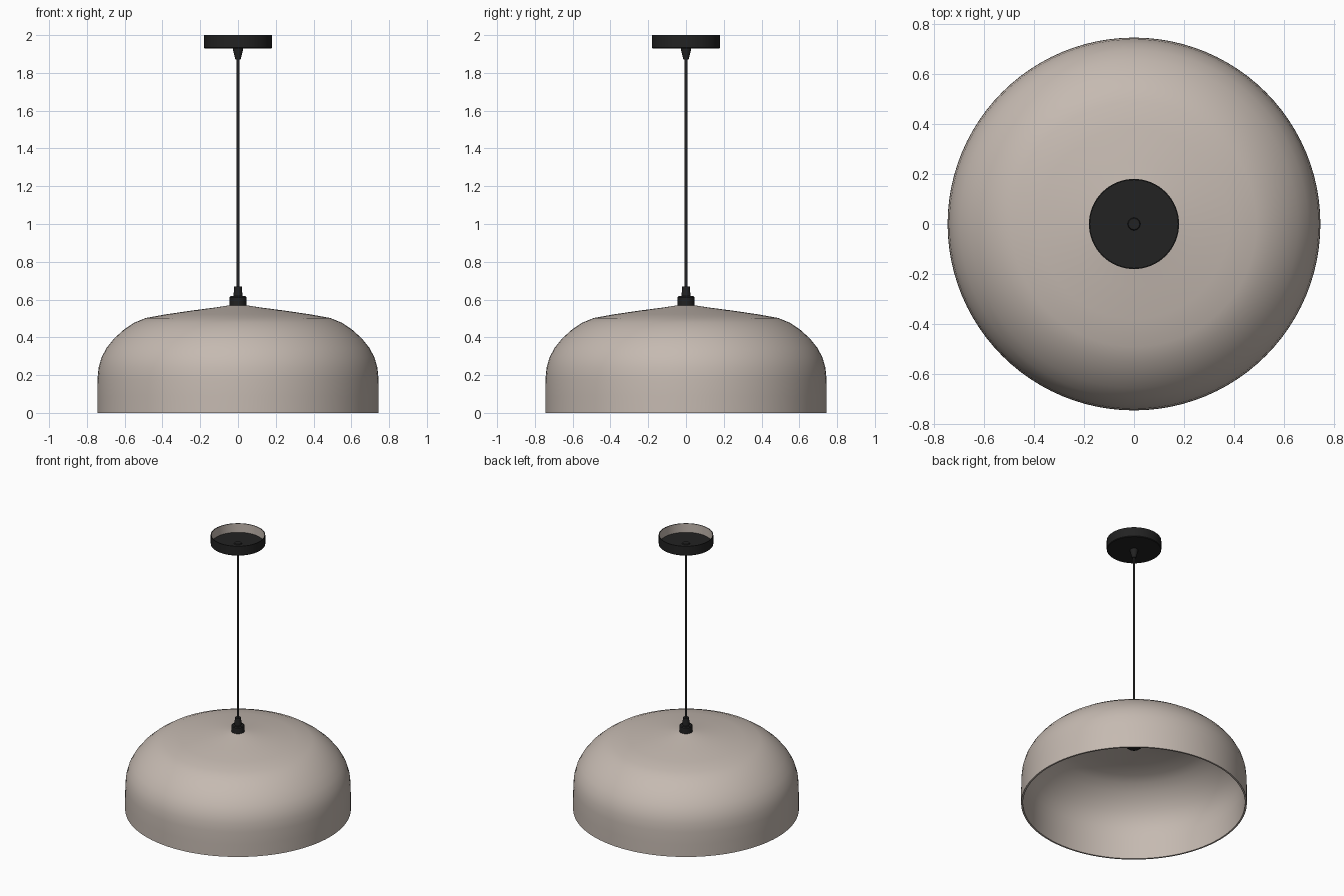
import bpy
import bmesh
from math import pi, radians

if "Cube" in bpy.data.objects:
    bpy.data.objects.remove(bpy.data.objects["Cube"], do_unlink=True)


def make_material(name, color):
    mat = bpy.data.materials.new(name)
    mat.use_nodes = True
    mat.diffuse_color = color
    mat.node_tree.nodes["Principled BSDF"].inputs["Base Color"].default_value = color
    return mat


beige = make_material("warm beige", (0.56, 0.49, 0.44, 1))
black = make_material("soft black", (0.016, 0.016, 0.016, 1))


def lathe(name, profile, materials, steps=64, sharp=35):
    """Spin a (radius, height) profile around z; profile runs up the outside."""
    bm = bmesh.new()
    points = [bm.verts.new((r, 0, z)) for r, z in profile]
    edges = [bm.edges.new(pair) for pair in zip(points, points[1:])]
    bmesh.ops.spin(bm, geom=points + edges, cent=(0, 0, 0), axis=(0, 0, 1),
                   angle=2 * pi, steps=steps)
    bmesh.ops.remove_doubles(bm, verts=bm.verts, dist=0.0001)
    bmesh.ops.recalc_face_normals(bm, faces=bm.faces)
    mesh = bpy.data.meshes.new(name)
    bm.to_mesh(mesh)
    bm.free()
    for mat in materials:
        mesh.materials.append(mat)
    obj = bpy.data.objects.new(name, mesh)
    bpy.context.collection.objects.link(obj)
    bpy.ops.object.select_all(action="DESELECT")
    obj.select_set(True)
    bpy.context.view_layer.objects.active = obj
    bpy.ops.object.shade_smooth_by_angle(angle=radians(sharp))
    return obj


# Domed shade: outer skin, then the inner skin back down to the rim
outer = [(0.745, 0), (0.745, 0.09), (0.744, 0.18), (0.738, 0.24), (0.722, 0.295),
         (0.695, 0.345), (0.655, 0.395), (0.605, 0.44), (0.55, 0.477), (0.49, 0.502),
         (0.38, 0.522), (0.25, 0.541), (0.12, 0.558), (0.03, 0.572)]
inner = [(r * 0.984, max(z - 0.012, 0)) for r, z in reversed(outer)]
lathe("shade", outer + inner + outer[:1], [beige], steps=96)

# Collar and cable grip on top of the shade
lathe("shade_collar", [(0, 0.565), (0.044, 0.565), (0.044, 0.612), (0.038, 0.618),
                       (0.024, 0.618), (0.02, 0.67), (0, 0.67)], [black], 32)

# Bulb socket hanging inside the shade
lathe("bulb_socket", [(0, 0.42), (0.036, 0.42), (0.05, 0.43), (0.05, 0.52),
                      (0.04, 0.565), (0, 0.565)], [black], 32)

# Hanging cable
lathe("cable", [(0, 0.66), (0.008, 0.66), (0.008, 1.94), (0, 1.94)], [black], 16)

# Tapered cable grip under the ceiling cup, with its end showing inside the cup
lathe("ceiling_grip", [(0, 1.87), (0.014, 1.87), (0.026, 1.92), (0.026, 1.935),
                       (0.022, 1.942), (0, 1.942)], [black], 24)

# Ceiling cup, open at the top, with a pale inner wall
cup = lathe("ceiling_cup", [(0, 1.93), (0.176, 1.93), (0.18, 1.934), (0.18, 2),
                            (0.175, 2), (0.175, 1.936), (0, 1.936)], [black, beige])
for face in cup.data.polygons:
    faces_axis = face.normal.x * face.center.x + face.normal.y * face.center.y < -0.05
    face.material_index = 1 if faces_axis else 0
